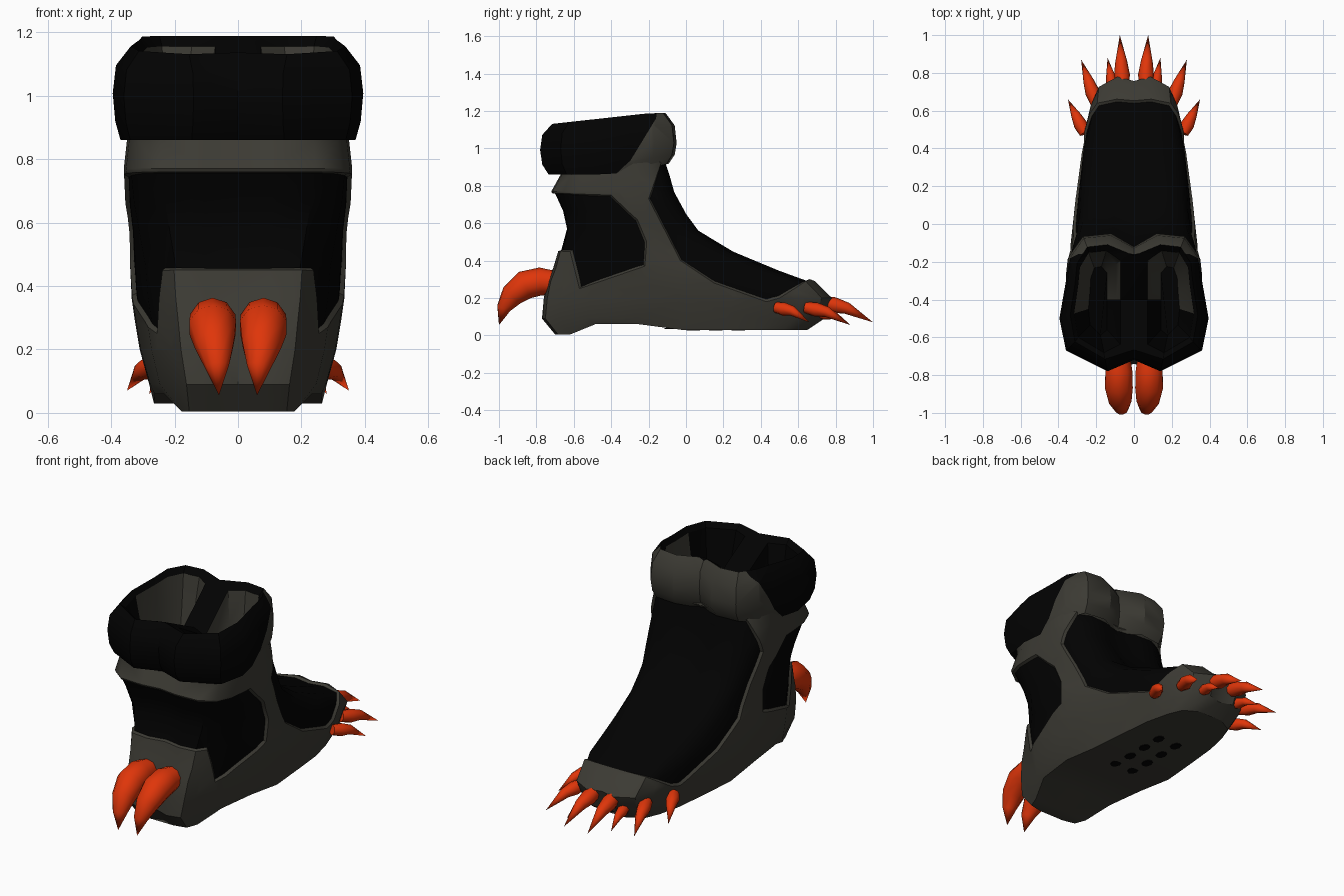
import bpy, bmesh
from mathutils import Vector, Matrix

cube = bpy.data.objects.get("Cube")
if cube:
    bpy.data.objects.remove(cube, do_unlink=True)


def material(name, rgb):
    m = bpy.data.materials.new(name)
    m.use_nodes = True
    m.diffuse_color = (*rgb, 1)
    bsdf = m.node_tree.nodes["Principled BSDF"]
    bsdf.inputs["Base Color"].default_value = (*rgb, 1)
    bsdf.inputs["Roughness"].default_value = 0.7
    return m


GREY = material("dark_grey", (0.045, 0.043, 0.034))
BLACK = material("black", (0.0006, 0.0006, 0.0006))
ORANGE = material("claw_orange", (0.74, 0.036, 0.003))


def loft(bm, rings, closed):
    """Skin a list of equal point rings, return the vertex rings."""
    rows = [[bm.verts.new(p) for p in r] for r in rings]
    n = len(rows[0])
    for a, b in zip(rows, rows[1:]):
        for i in range(n if closed else n - 1):
            j = (i + 1) % n
            bm.faces.new((a[i], a[j], b[j], b[i]))
    return rows


def mirror(bm):
    bmesh.ops.remove_doubles(bm, verts=bm.verts, dist=0.002)
    flat = [f for f in bm.faces if all(abs(v.co.x) < 0.001 for v in f.verts)]
    bmesh.ops.delete(bm, geom=flat, context='FACES')
    geom = bm.verts[:] + bm.edges[:] + bm.faces[:]
    bmesh.ops.mirror(bm, geom=geom, matrix=Matrix(), merge_dist=0.002, axis='X')
    bmesh.ops.recalc_face_normals(bm, faces=bm.faces)


def finish(bm, name, mats, angle=0.6):
    me = bpy.data.meshes.new(name)
    bm.to_mesh(me)
    bm.free()
    ob = bpy.data.objects.new(name, me)
    bpy.context.collection.objects.link(ob)
    for m in mats:
        me.materials.append(m)
    bpy.ops.object.select_all(action='DESELECT')
    ob.select_set(True)
    bpy.context.view_layer.objects.active = ob
    bpy.ops.object.shade_smooth_by_angle(angle=angle)


def inside(poly, y, z):
    hit = False
    for (y1, z1), (y2, z2) in zip(poly, poly[1:] + poly[:1]):
        if (z1 > z) != (z2 > z) and y < y1 + (z - z1) * (y2 - y1) / (z2 - z1):
            hit = not hit
    return hit


def cut_panel(bm, poly):
    """Cut the side outline of a panel into the mesh, return its faces."""
    pad = 0.01
    for (y1, z1), (y2, z2) in zip(poly, poly[1:] + poly[:1]):
        near = []
        for f in bm.faces:
            ys = [v.co.y for v in f.verts]
            zs = [v.co.z for v in f.verts]
            if (min(ys) < max(y1, y2) + pad and max(ys) > min(y1, y2) - pad
                    and min(zs) < max(z1, z2) + pad and max(zs) > min(z1, z2) - pad):
                near.append(f)
        if near:
            geom = list({v for f in near for v in f.verts} | {e for f in near for e in f.edges}) + near
            bmesh.ops.bisect_plane(bm, geom=geom, dist=0.0005, plane_co=(0, y1, z1),
                                   plane_no=(0, z2 - z1, y1 - y2))
    return [f for f in bm.faces
            if inside(poly, f.calc_center_median().y, f.calc_center_median().z)]


# Boot body: half rings from heel to toe, stacked upwards
FOOT = [(0, .02), (.3, 0), (.58, .012), (.67, .06), (.88, .16), (.99, .33), (1, .5),
        (.93, .66), (.86, .8), (.74, .9), (.6, .965), (.28, 1), (0, .985)]
SHAFT = [(0, .02), (.3, 0), (.68, .01), (.9, .1), (.98, .22), (1, .38), (1, .54),
         (1, .68), (.97, .82), (.86, .93), (.62, 1), (.3, .99), (0, .94)]
# height, heel y, toe y, half width, blend from foot to shaft outline
LAYERS = [(.03, -.70, .65, .265, 0), (.09, -.77, .74, .28, 0), (.2, -.76, .78, .31, 0),
          (.29, -.74, .69, .325, 0), (.36, -.71, .5, .335, .05), (.46, -.68, .26, .34, .15),
          (.57, -.65, .08, .345, .6), (.66, -.67, .015, .355, .8), (.77, -.72, -.05, .36, 1),
          (.86, -.67, -.075, .35, 1), (.95, -.69, -.105, .345, 1)]


def body_ring(z, heel, toe, w, t):
    ring = []
    for a, b in zip(FOOT, SHAFT):
        x, u = Vector(a).lerp(Vector(b), t)
        ring.append(Vector((x * w, heel + u * (toe - heel), z)))
    return ring


rings = [body_ring(*layer) for layer in LAYERS]
for p in rings[0]:  # raised heel arch under the sole
    p.z = 0.005 if p.y < -0.5 else 0.06 if p.y < -0.2 else 0.03
sole = [Vector((0, p.y, p.z)) for p in rings[0]]
bm = bmesh.new()
loft(bm, [sole] + rings, False)
mirror(bm)
heel_panel = [(-.95, .76), (-.7, .76), (-.4, .75), (-.26, .62), (-.21, .5), (-.22, .37),
              (-.57, .25), (-.62, .45), (-.95, .45)]
instep_panel = [(-.13, .93), (-.2, .73), (-.03, .4), (.15, .28), (.43, .18), (.5, .2),
                (.66, .3), (.9, .4), (.9, .93)]
for panel in (heel_panel, instep_panel):
    faces = cut_panel(bm, panel)
    bmesh.ops.inset_region(bm, faces=faces, thickness=0.01, depth=-0.014,
                           use_boundary=False, use_even_offset=False)
    for f in faces:
        if f.is_valid:
            f.material_index = 1
finish(bm, "boot_body", [GREY, BLACK])

# Padded cuffs with a raised tab on the toe side
CUFF = [(0, -.72), (.14, -.78), (.36, -.67), (.395, -.5), (.36, -.3), (.345, -.17),
        (.27, -.065), (.12, -.05), (0, -.12), (0, -.4)]


def cuff_ring(z, sx, sy, pinned=False):
    ring = []
    for x, y in CUFF:
        px = 0 if pinned and x == 0 else .19 + (x - .19) * sx
        py = -.4 + (y + .4) * sy
        slope = (min(py, -.19) + .45) * .11 * max(0, z - .86) / .3
        lift = max(0, py + .35) * max(0, 1.02 - z) * 1.4 if pinned else 0
        dip = .16 if (x, y) == CUFF[-1] and (z > 1.12 or not pinned) else 0
        ring.append(Vector((px, py, z + slope + lift - dip)))
    return ring


bm = bmesh.new()
loft(bm, [cuff_ring(.86, .88, .88, True), cuff_ring(.92, .96, .97, True),
          cuff_ring(1.01, 1, 1, True), cuff_ring(1.1, .95, .97, True),
          cuff_ring(1.16, .72, .83, True), cuff_ring(1.13, .62, .74)], True)
mirror(bm)
tab = [(-.4, .8), (-.37, .87), (-.3, .93), (-.16, 1.16), (-.13, 1.4), (.2, 1.4), (.2, .8)]
for f in bm.faces:
    f.material_index = 1
for f in cut_panel(bm, tab):
    f.normal_update()
    f.material_index = int(f.normal.y < -.05 or f.normal.z > .8)
finish(bm, "padded_cuffs", [GREY, BLACK])

# Lining of the two openings: black floor and heel side, grey elsewhere
bm = bmesh.new()
rows = loft(bm, [cuff_ring(1.13, .62, .74), cuff_ring(.98, .5, .66), cuff_ring(.76, .25, .5)], True)
bm.faces.new(rows[-1])
for f in bm.faces:
    f.material_index = int(len(f.verts) > 4 or f.calc_center_median().y < -.48)
mirror(bm)
bmesh.ops.reverse_faces(bm, faces=bm.faces)
finish(bm, "opening_lining", [GREY, BLACK])


# Claws: tapered tubes along a bent path
def claw(name, path, radii, sides=10):
    for side, label in ((1, "left"), (-1, "right")):
        pts = [Vector((x * side, y, z)) for x, y, z in path]
        bm = bmesh.new()
        rings = []
        for i, (p, r) in enumerate(zip(pts, radii)):
            d = (pts[min(i + 1, len(pts) - 1)] - pts[max(i - 1, 0)]).normalized()
            u = d.cross(Vector((0, 0, 1))).normalized()
            v = u.cross(d)
            turn = [Matrix.Rotation(6.28319 * k / sides, 3, d) for k in range(sides)]
            rings.append([p + (m @ v) * r for m in turn])
        rows = loft(bm, rings, True)
        bm.faces.new(rows[0])
        bmesh.ops.remove_doubles(bm, verts=bm.verts, dist=0.0005)
        bmesh.ops.recalc_face_normals(bm, faces=bm.faces)
        finish(bm, f"{name}_{label}", [ORANGE], 1.1)


claw("heel_spur", [(.08, -.68, .28), (.08, -.78, .288), (.08, -.86, .27), (.074, -.93, .215),
                   (.066, -.975, .145), (.06, -1, .055)], [.06, .075, .077, .063, .038, 0])


def toe_claw(name, base, tip, r):
    base, tip = Vector(base), Vector(tip)
    mid = base.lerp(tip, .5) + Vector((0, 0, .02))
    claw(name, [base, base.lerp(mid, .5), mid, tip], [r * .8, r, r * .75, 0], 8)


toe_claw("big_toe_claw", (.06, .72, .18), (.075, 1, .07), .042)
toe_claw("inner_toe_claw", (.11, .7, .12), (.14, .88, .055), .03)
toe_claw("middle_toe_claw", (.2, .64, .15), (.28, .87, .06), .038)
toe_claw("small_toe_claw", (.26, .48, .15), (.35, .66, .07), .036)

# Dark grip spots under the sole
bm = bmesh.new()
for x in (-.06, .06):
    for y in (-.08, .04, .16, .28):
        place = (Matrix.Translation((x, y, .029 + max(0, -y) * .1))
                 @ Matrix.Diagonal((.9, 1.2, 1, 1)))
        bmesh.ops.create_cone(bm, cap_ends=True, segments=8, radius1=.03, radius2=.03,
                              depth=.006, matrix=place)
finish(bm, "sole_spots", [BLACK])
